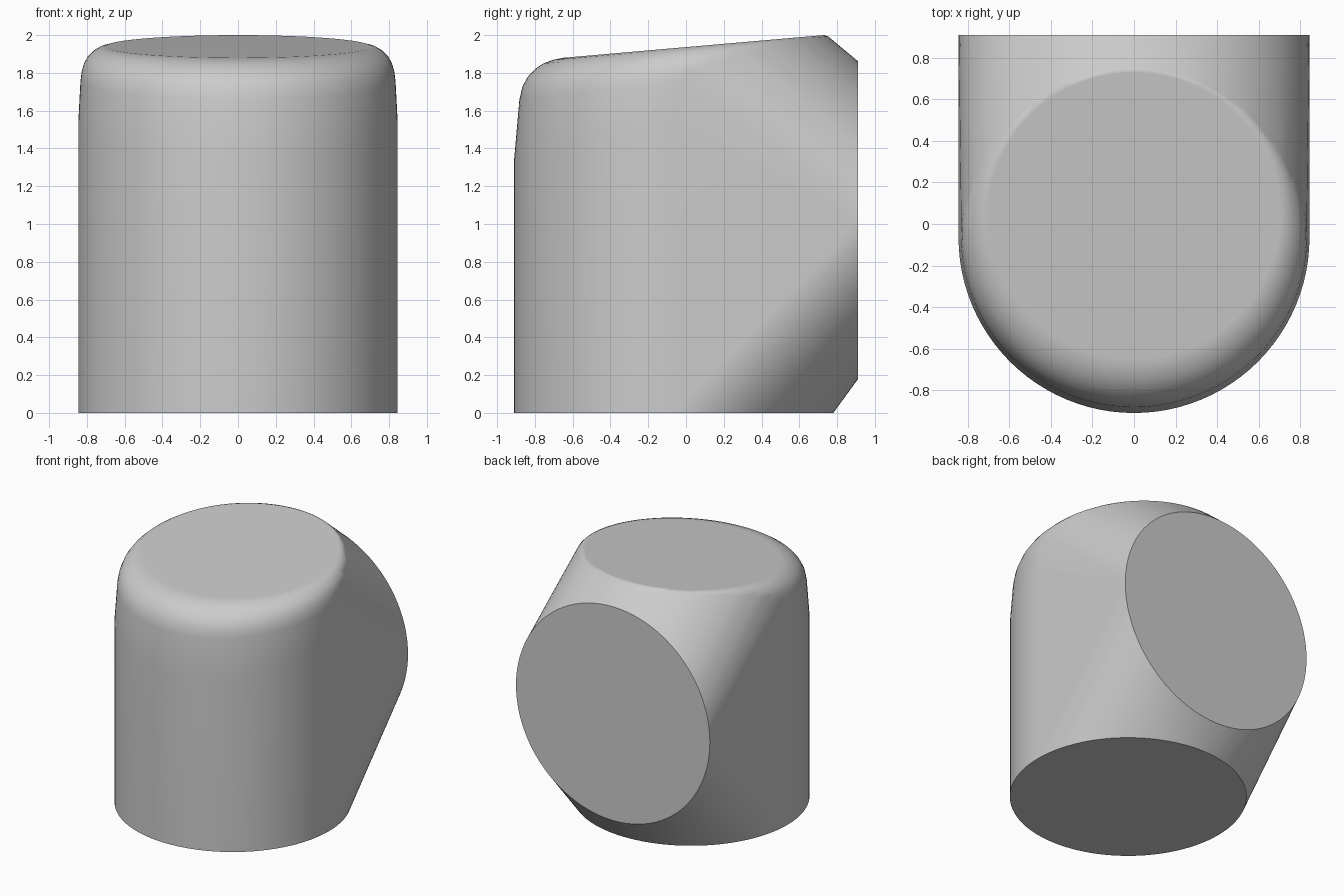
import bpy, bmesh, math
from mathutils import Vector

SEGMENTS = 96

cube = bpy.data.objects.get("Cube")
if cube:
    bpy.data.objects.remove(cube, do_unlink=True)

# Single grey material
grey = bpy.data.materials.new("light_grey")
grey.use_nodes = True
colour = (0.6, 0.6, 0.6, 1)
grey.diffuse_color = colour
grey.node_tree.nodes["Principled BSDF"].inputs["Base Color"].default_value = colour


def add_ring(bm, start, end, half_width):
    """Tilted ellipse whose ends in the side plane are (y, z) start and end."""
    a, b = Vector((0, *start)), Vector((0, *end))
    centre, reach = (a + b) / 2, (b - a) / 2
    for i in range(SEGMENTS):
        t = math.tau * i / SEGMENTS
        bm.verts.new(centre + reach * math.cos(t)
                     + Vector((half_width * math.sin(t), 0, 0)))


bm = bmesh.new()

# Round base, and upright disc at the back
add_ring(bm, (-0.91, 0), (0.78, 0), 0.845)
add_ring(bm, (0.91, 0.178), (0.91, 1.862), 0.845)

# Tapered shoulder and rounded rim up to the sloping top: front, back, half width
rim = [
    ((-0.91, 1.34), (0.78, 1.76), 0.845),
    ((-0.882, 1.66), (0.775, 1.85), 0.834),
    ((-0.865, 1.73), (0.775, 1.88), 0.828),
    ((-0.837, 1.78), (0.775, 1.92), 0.815),
    ((-0.80, 1.82), (0.772, 1.95), 0.795),
    ((-0.755, 1.85), (0.766, 1.978), 0.765),
    ((-0.705, 1.869), (0.753, 1.993), 0.735),
    ((-0.65, 1.88), (0.73, 2.0), 0.70),
]
for front, back, half_width in rim:
    add_ring(bm, front, back, half_width)

# Skin the rings with a taut shell and merge the flat faces
bmesh.ops.convex_hull(bm, input=bm.verts[:])
bmesh.ops.delete(bm, geom=[v for v in bm.verts if not v.link_faces], context='VERTS')
bmesh.ops.dissolve_limit(bm, angle_limit=math.radians(0.3),
                         verts=bm.verts[:], edges=bm.edges[:])
bmesh.ops.recalc_face_normals(bm, faces=bm.faces[:])

mesh = bpy.data.meshes.new("pipe_elbow_body")
bm.to_mesh(mesh)
bm.free()
mesh.materials.append(grey)
body = bpy.data.objects.new("pipe_elbow_body", mesh)
bpy.context.collection.objects.link(body)

# Smooth sides with crisp disc edges
bpy.context.view_layer.objects.active = body
body.select_set(True)
bpy.ops.object.shade_smooth_by_angle(angle=math.radians(25))
weighted = body.modifiers.new("weighted_normals", 'WEIGHTED_NORMAL')
weighted.keep_sharp = True
